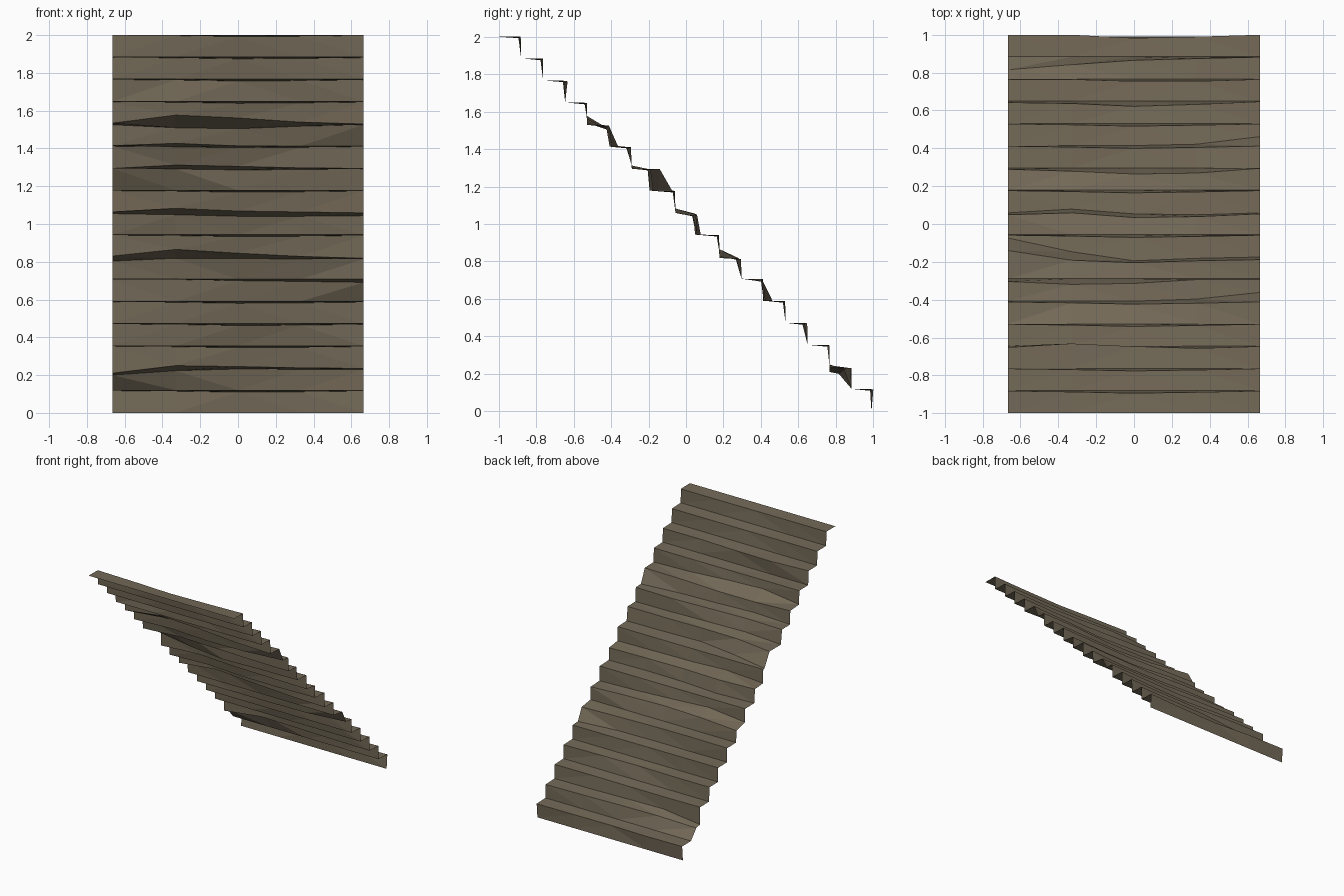
import bpy, bmesh

if "Cube" in bpy.data.objects:
    bpy.data.objects.remove(bpy.data.objects["Cube"])

N = 17                      # number of steps
R = 2 / N                   # rise and run of a step
XS = (-0.665, -0.33, 0.0, 0.33, 0.665)

# Chipped stone: offsets in hundredths at the five x positions, by step number
NOSE_Y = {2: (-.5, 1.5, 0, -1, 0), 5: (-1, -2.5, -2, 0, 0), 6: (3.6, -1.5, -2.8, -1.8, -1.2),
          8: (-1, 0, -2.5, -2, -.5), 10: (-.5, -1.5, -3, -2.5, 0), 13: (-.5, -1, -2.5, -1.5, 0),
          14: (0, 0, -1, -1, 0), 15: (-6.7, -4, -1.7, -.8, 0), 16: (0, 0, -1.7, -1, 0)}
NOSE_Z = {4: (-.4, -2, -2.5, -1.2, -.4), 8: (-.4, -1, -1.8, -1.8, -1.5),
          10: (-2, -.5, -.5, -1, -1), 11: (0, 0, -.6, -1, -1.5), 15: (-3.5, -1.2, -.3, -.5, -.5)}
BASE_Y = {5: (.4, .4, .4, 1.5, 5), 6: (.5, .5, .5, .5, .5), 7: (10.2, 3, -1.8, -.5, .2),
          9: (0, 2, -.5, -1, 0), 12: (0, .3, .3, 1, 5)}
BASE_Z = {4: (.5, 4.7, 3.2, 1, 0), 5: (.3, 1.5, .2, 0, 0), 6: (0, 1.8, 1.1, .3, 0),
          8: (.5, 2.4, 1, .5, 0), 10: (.7, 4.2, 2.2, .5, -.5), 15: (-2.5, 1.5, 1, .3, 0)}
WEAR_Y, WEAR_Z = (0, -.5, -1.2, -.7, 0), (0, -.3, -.8, -.6, -.2)
FLAT = (.2,) * 5

bm = bmesh.new()


def edge(y, z, dy=(0,) * 5, dz=(0,) * 5):
    return [bm.verts.new((x, min(1, y + a / 100), max(0, min(2, z + b / 100))))
            for x, a, b in zip(XS, dy, dz)]


# Alternating inner edges and worn noses, from the top landing to the ground
rows = []
for k in range(N):
    y, z = -1 + k * R, 2 - k * R
    rows.append(edge(y, z, BASE_Y.get(k, FLAT if k else (0,) * 5), BASE_Z.get(k, FLAT)))
    rows.append(edge(y + R, z, NOSE_Y.get(k, WEAR_Y), NOSE_Z.get(k, WEAR_Z)))
rows.append(edge(0.99, 0))

# Treads and risers between neighbouring edges
for a, b in zip(rows, rows[1:]):
    for i in range(len(XS) - 1):
        bm.faces.new((a[i], a[i + 1], b[i + 1], b[i]))
bmesh.ops.triangulate(bm, faces=bm.faces[:])

mesh = bpy.data.meshes.new("worn_stair_flight")
bm.to_mesh(mesh)
bm.free()
stairs = bpy.data.objects.new("worn_stair_flight", mesh)
bpy.context.collection.objects.link(stairs)

stone = bpy.data.materials.new("brown_stone")
stone.diffuse_color = (0.17, 0.14, 0.095, 1)
stone.use_nodes = True
stone.node_tree.nodes["Principled BSDF"].inputs["Base Color"].default_value = stone.diffuse_color
mesh.materials.append(stone)
